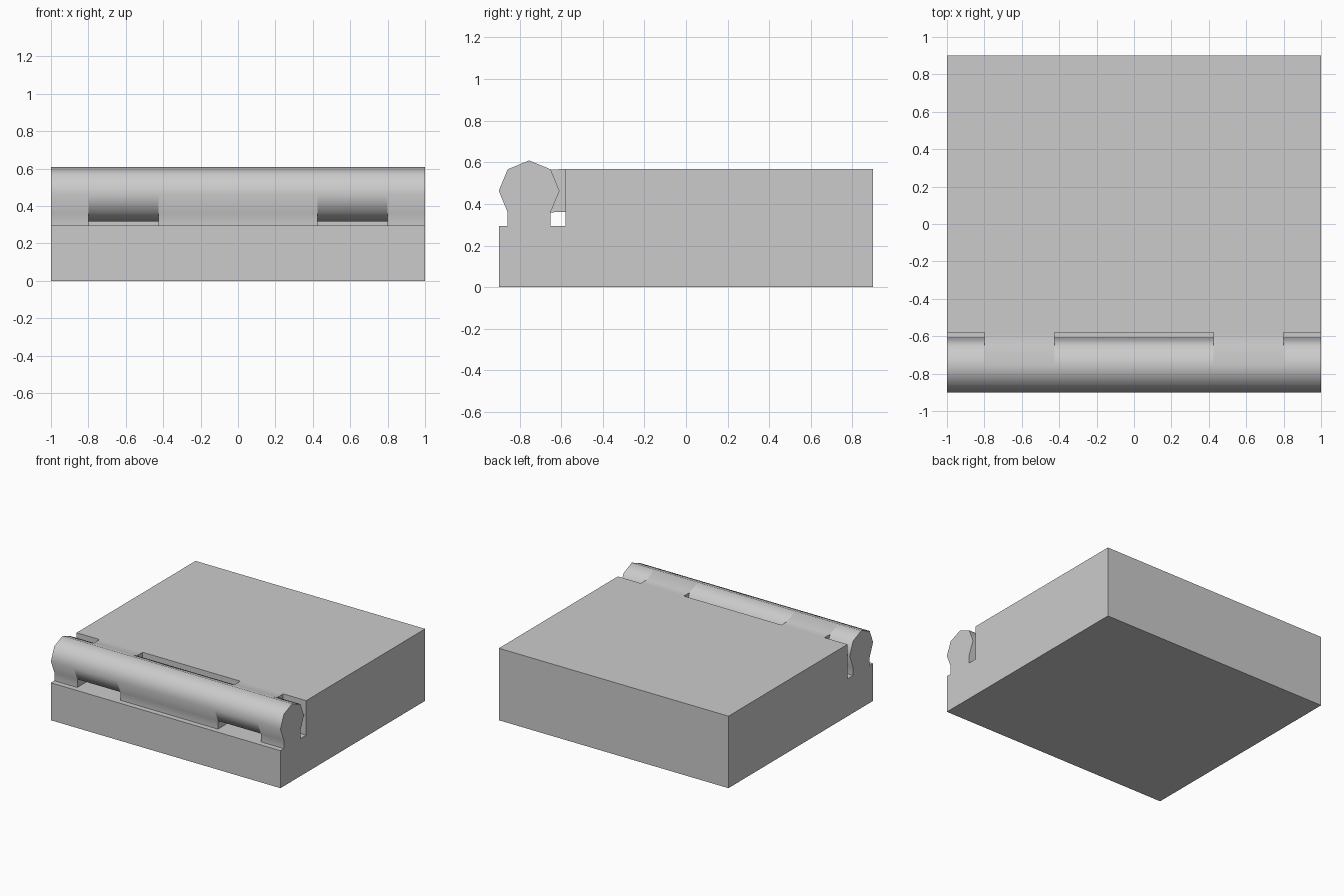
import bpy, bmesh
from math import sin, cos, radians

cube = bpy.data.objects.get("Cube")
if cube:
    bpy.data.objects.remove(cube, do_unlink=True)

FLOOR, TOP = 0.295, 0.567      # top of the base, top of the lid
FRONT, BACK, LID_FRONT = -0.9, 0.9, -0.58
PIN_Y, PIN_Z, RADIUS = -0.754, 0.463, 0.146

grey = bpy.data.materials.new("plain grey")
grey.use_nodes = True
colour = (0.6, 0.6, 0.6, 1)
grey.diffuse_color = colour
grey.node_tree.nodes["Principled BSDF"].inputs["Base Color"].default_value = colour


def extrude_profile(name, profile, x0, x1, smooth=False):
    """Extrude a closed (y, z) profile along x."""
    bm = bmesh.new()
    face = bm.faces.new([bm.verts.new((x0, y, z)) for y, z in profile])
    result = bmesh.ops.extrude_face_region(bm, geom=[face])
    moved = [v for v in result["geom"] if isinstance(v, bmesh.types.BMVert)]
    bmesh.ops.translate(bm, verts=moved, vec=(x1 - x0, 0, 0))
    bmesh.ops.recalc_face_normals(bm, faces=bm.faces)
    mesh = bpy.data.meshes.new(name)
    bm.to_mesh(mesh)
    bm.free()
    mesh.materials.append(grey)
    obj = bpy.data.objects.new(name, mesh)
    bpy.context.collection.objects.link(obj)
    if smooth:
        bpy.ops.object.select_all(action='DESELECT')
        obj.select_set(True)
        bpy.context.view_layer.objects.active = obj
        bpy.ops.object.shade_smooth_by_angle(angle=radians(50))
    return obj


def rectangle(y0, y1, z0, z1):
    return [(y0, z0), (y1, z0), (y1, z1), (y0, z1)]


def barrel(start):
    """Seven corners of the eight-sided barrel, leaving one side open."""
    angles = [radians(start + 45 * i) for i in range(7)]
    # the open side is closed by a leg or an arm
    return [(PIN_Y + RADIUS * cos(a), PIN_Z + RADIUS * sin(a)) for a in angles]


# Lower slab and upper lid
extrude_profile("base", rectangle(FRONT, BACK, 0, FLOOR), -1, 1)
extrude_profile("lid", rectangle(LID_FRONT, BACK, FLOOR, TOP), -1, 1)

# Base knuckles: barrel standing on a leg
leg = barrel(-45)
leg += [(leg[-1][0], FLOOR), (leg[0][0], FLOOR)]
for name, x0, x1 in (("right", -1, -0.8), ("middle", -0.425, 0.425), ("left", 0.8, 1)):
    extrude_profile(name + "_base_knuckle", leg, x0, x1, smooth=True)

# Lid knuckles: barrel joined to the lid by an arm
arm = barrel(45)
arm += [(arm[-1][0], arm[-1][1] + 0.001), (LID_FRONT, arm[-1][1] + 0.001), (LID_FRONT, TOP)]
arm.pop(7)
for name, x0, x1 in (("right", -0.8, -0.425), ("left", 0.425, 0.8)):
    extrude_profile(name + "_lid_knuckle", arm, x0, x1, smooth=True)
